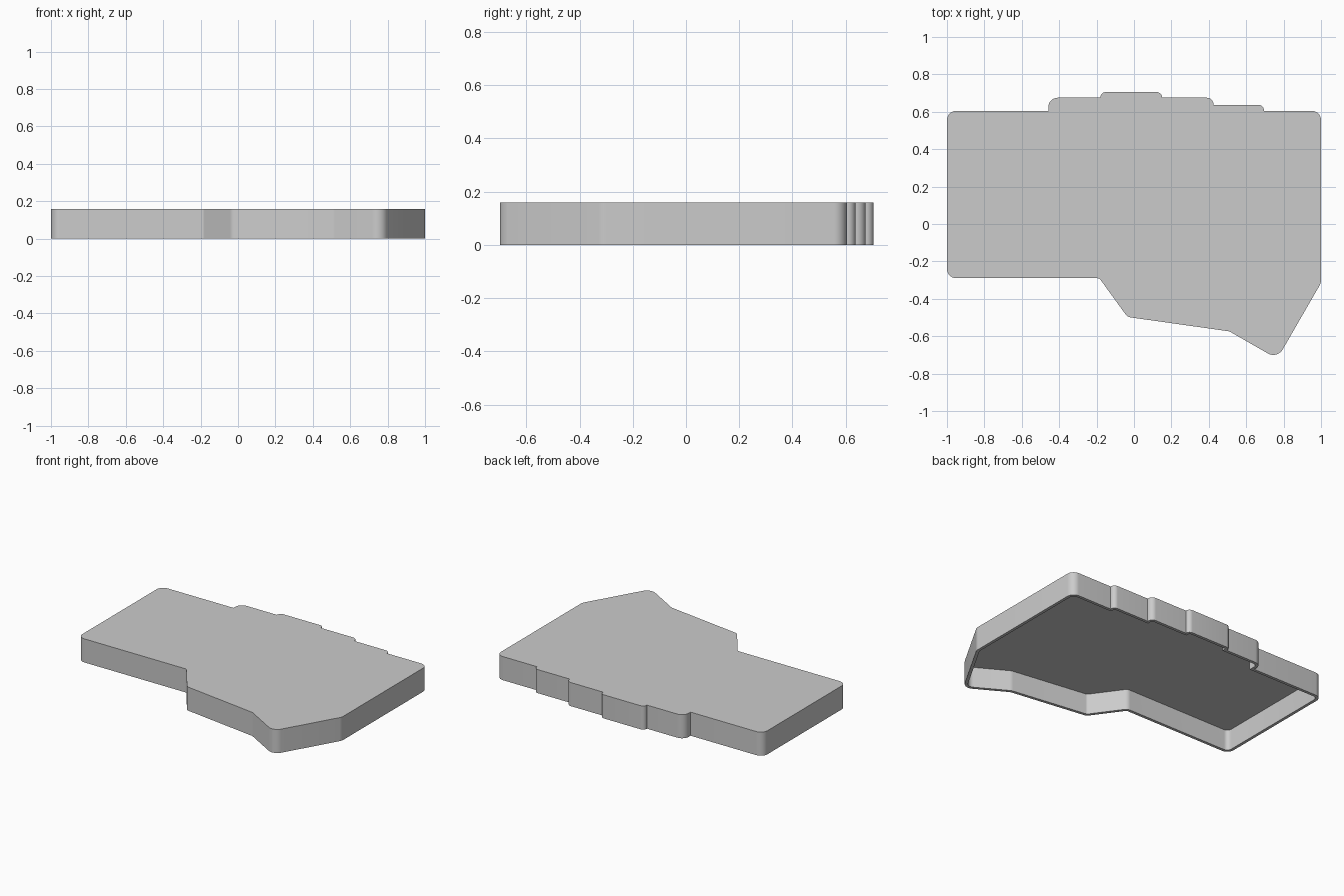
import bpy
import bmesh
from math import tan
from mathutils import Vector

cube = bpy.data.objects.get("Cube")
if cube:
    bpy.data.objects.remove(cube, do_unlink=True)

HEIGHT, WALL, STEPS = 0.16, 0.02, 8

# Outline corners, counter-clockwise: x, y, corner radius
CORNERS = [
    (-1, -0.29, 0.05), (-0.185, -0.29, 0.02), (-0.035, -0.497, 0.04),
    (0.51, -0.574, 0.04), (0.766, -0.721, 0.058), (1, -0.315, 0.06),
    (1, 0.605, 0.05), (0.695, 0.605, 0), (0.695, 0.637, 0.03),
    (0.425, 0.637, 0), (0.425, 0.675, 0.035), (0.15, 0.675, 0),
    (0.15, 0.705, 0.028), (-0.18, 0.705, 0.028), (-0.18, 0.675, 0),
    (-0.458, 0.675, 0.05), (-0.458, 0.605, 0), (-1, 0.605, 0.05),
]


def rounded_outline(corners):
    """Replace each corner that has a radius by a circular arc."""
    points = []
    for i, (x, y, radius) in enumerate(corners):
        p = Vector((x, y, HEIGHT))
        if not radius:
            points.append(p)
            continue
        a, b = (Vector((*c[:2], HEIGHT)) - p
                for c in (corners[i - 1], corners[(i + 1) % len(corners)]))
        a.normalize()
        b.normalize()
        reach = radius / tan(a.angle(b) / 2)
        middle = (a + b).normalized()
        centre = p + middle * reach / a.dot(middle)
        start = (p + a * reach - centre).normalized()
        end = (p + b * reach - centre).normalized()
        points += [centre + start.slerp(end, k / STEPS) * radius
                   for k in range(STEPS + 1)]
    return points


# Grey plastic
grey = bpy.data.materials.new("grey plastic")
grey.use_nodes = True
colour = (0.6, 0.6, 0.6, 1)
grey.diffuse_color = colour
grey.node_tree.nodes["Principled BSDF"].inputs["Base Color"].default_value = colour

# Top plate with a skirt hanging from its edge, open underneath
bm = bmesh.new()
outline = rounded_outline(CORNERS)
top = [bm.verts.new(p) for p in outline]
rim = [bm.verts.new((p.x, p.y, 0)) for p in outline]
bm.faces.new(top)
for i in range(len(top)):
    j = (i + 1) % len(top)
    bm.faces.new((rim[i], rim[j], top[j], top[i]))
mesh = bpy.data.meshes.new("cover_shell")
bm.to_mesh(mesh)
bm.free()
mesh.materials.append(grey)
shell = bpy.data.objects.new("cover_shell", mesh)
bpy.context.collection.objects.link(shell)

# Wall thickness, grown inwards
solid = shell.modifiers.new("wall", 'SOLIDIFY')
solid.thickness = WALL
solid.offset = -1
solid.use_even_offset = True
solid.use_quality_normals = True

bpy.context.view_layer.objects.active = shell
shell.select_set(True)
bpy.ops.object.modifier_apply(modifier="wall")
bpy.ops.object.shade_smooth_by_angle()
